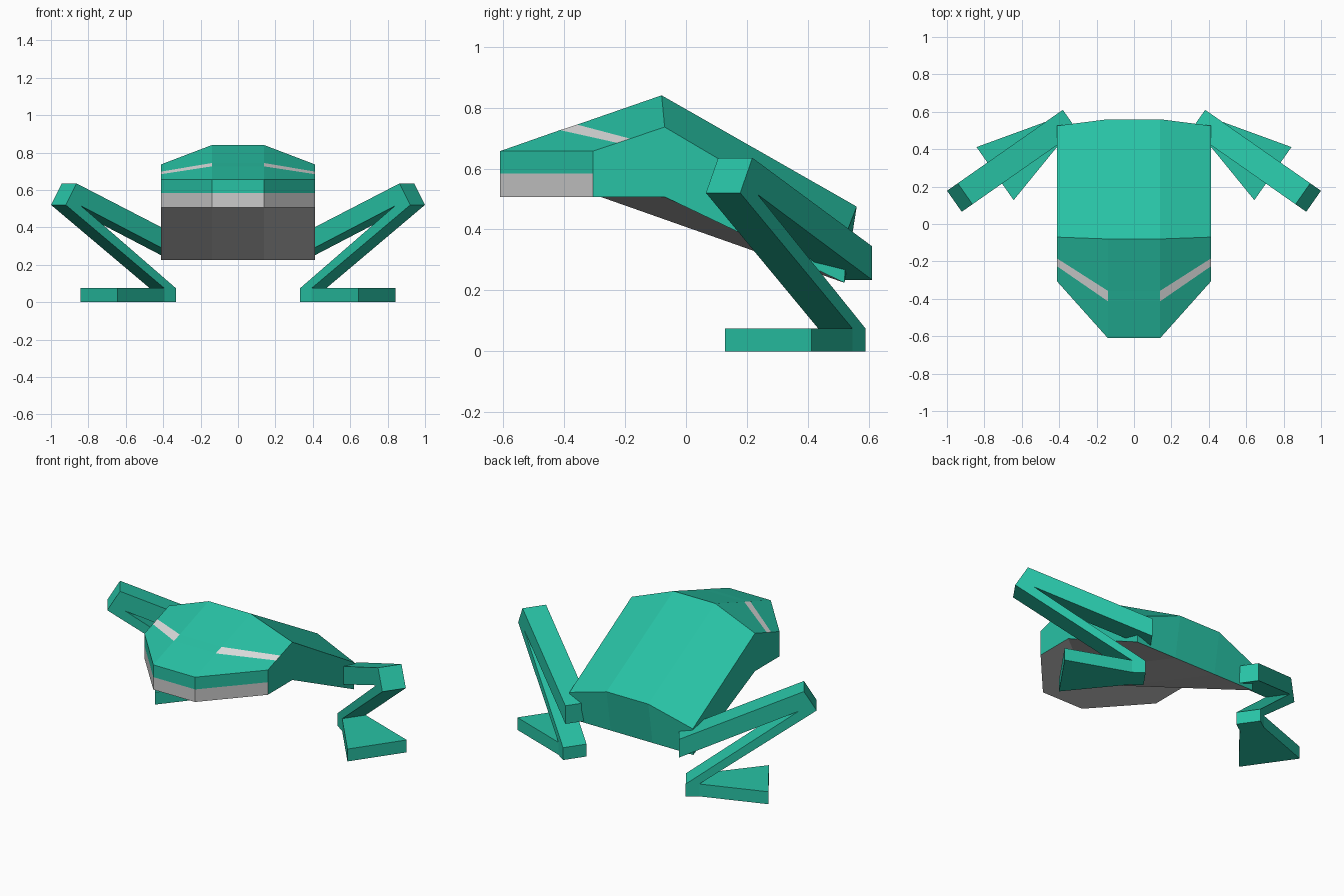
import bpy, bmesh
from mathutils import Vector

if "Cube" in bpy.data.objects:
    bpy.data.objects.remove(bpy.data.objects["Cube"])


def material(name, rgb):
    m = bpy.data.materials.new(name)
    m.diffuse_color = (*rgb, 1)
    m.use_nodes = True
    m.node_tree.nodes["Principled BSDF"].inputs["Base Color"].default_value = m.diffuse_color
    return m


green = material("teal green", (0.021, 0.54, 0.375))
grey = material("belly grey", (0.60, 0.60, 0.60))
pale = material("pale eye stripe", (0.75, 0.75, 0.75))


def finish(bm, name, mats):
    bmesh.ops.recalc_face_normals(bm, faces=bm.faces)
    me = bpy.data.meshes.new(name)
    bm.to_mesh(me)
    bm.free()
    for m in mats:
        me.materials.append(m)
    ob = bpy.data.objects.new(name, me)
    bpy.context.collection.objects.link(ob)
    return ob


# Body: one closed (y, z) profile for the inner columns and one for the outer columns
inner = [(-.61, .507), (-.61, .583), (-.61, .657), (-.413, .726), (-.357, .744),
         (-.08, .84), (.56, .475), (.52, .225), (-.28, .507)]
outer = [(-.305, .507), (-.305, .583), (-.305, .657), (-.225, .684), (-.183, .698),
         (-.07, .736), (.525, .385), (.52, .225), (-.07, .507)]
columns = [(-.413, outer), (-.14, inner), (.14, inner), (.413, outer)]

bm = bmesh.new()
rings = [[bm.verts.new((x, y, z)) for y, z in prof] for x, prof in columns]
n = len(inner)
for c in range(3):
    a, b = rings[c], rings[c + 1]
    for i in range(n):
        j = (i + 1) % n
        f = bm.faces.new((a[i], a[j], b[j], b[i]))
        if i in (0, 7, 8):            # jaw band and belly
            f.material_index = 1
        elif i == 3 and c != 1:       # eye stripes on the side columns
            f.material_index = 2
bm.faces.new(rings[0])
bm.faces.new(rings[-1])
finish(bm, "body", [green, grey, pale])

# Leg frame: s runs outward along the leg, w across it
HIP = Vector((.302, .498, 0))
ALONG = Vector((.82, -.573, 0))
ACROSS = Vector((.573, .82, 0))


def place(s, w, z, side):
    p = HIP + ALONG * s + ACROSS * w
    return (p.x * side, p.y, z)


def prism(name, near, far, side):
    """Solid between two matching outlines of (s, w, z) points."""
    bm = bmesh.new()
    a = [bm.verts.new(place(*p, side)) for p in near]
    b = [bm.verts.new(place(*p, side)) for p in far]
    bm.faces.new(a)
    bm.faces.new(b)
    for i in range(len(a)):
        j = (i + 1) % len(a)
        bm.faces.new((a[i], a[j], b[j], b[i]))
    return finish(bm, name, [green])


# Folded leg outline: thigh up to the knee, shin down to the heel
leg = [(0, .345), (.685, .635), (.755, .52), (.112, .075), (.112, 0),
       (.037, 0), (.037, .075), (.655, .515), (0, .235)]
W = .137
for side, word in ((1, "right"), (-1, "left")):
    prism(f"{word}_leg", [(s, 0, z) for s, z in leg], [(s, W, z) for s, z in leg], side)
    # Foot widening from the heel to the toes
    foot = [(.112, 0), (.492, -.108), (.492, .238), (.112, W)]
    prism(f"{word}_foot", [(s, w, 0) for s, w in foot], [(s, w, .075) for s, w in foot], side)
